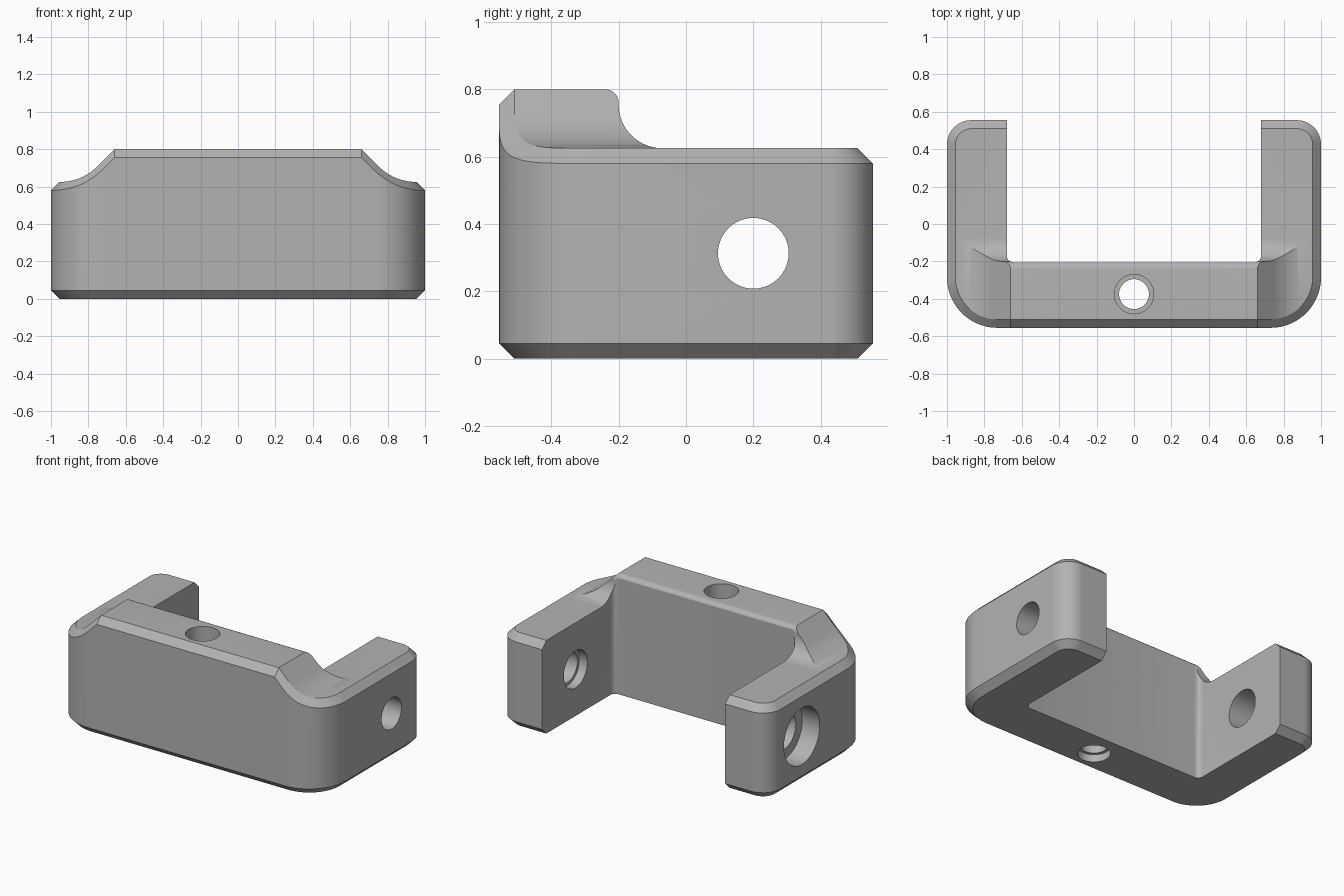
import bpy, bmesh
from math import sin, cos, pi, radians
from mathutils import Matrix

old = bpy.data.objects.get("Cube")
if old:
    bpy.data.objects.remove(old, do_unlink=True)

CHAMFER = 0.045
LOW, HIGH = 0.625, 0.8
WALL_Y = -0.2


def arc(cx, cy, r, a0, a1, n):
    """Points on an arc, angles in degrees."""
    steps = [radians(a0 + (a1 - a0) * i / n) for i in range(n + 1)]
    return [(cx + r * cos(a), cy + r * sin(a)) for a in steps]


def make_object(name, bm):
    bmesh.ops.recalc_face_normals(bm, faces=bm.faces)
    mesh = bpy.data.meshes.new(name)
    bm.to_mesh(mesh)
    bm.free()
    ob = bpy.data.objects.new(name, mesh)
    bpy.context.collection.objects.link(ob)
    return ob


def loft(name, rings):
    """Closed solid through rings that share one point count."""
    bm = bmesh.new()
    rows = [[bm.verts.new(p) for p in ring] for ring in rings]
    count = len(rows[0])
    for a, b in zip(rows, rows[1:]):
        for i in range(count):
            j = (i + 1) % count
            bm.faces.new((a[i], a[j], b[j], b[i]))
    bm.faces.new(rows[0][::-1])
    bm.faces.new(rows[-1])
    return make_object(name, bm)


def boolean(target, cutter, operation):
    mod = target.modifiers.new("cut", 'BOOLEAN')
    mod.operation, mod.solver, mod.object = operation, 'EXACT', cutter
    bpy.context.view_layer.objects.active = target
    bpy.ops.object.modifier_apply(modifier=mod.name)
    bpy.data.objects.remove(cutter, do_unlink=True)


def bore(target, radius, start, end, center, axis):
    """Round hole from start to end along x or z."""
    bm = bmesh.new()
    turn = Matrix.Rotation(pi / 2, 4, 'Y') if axis == 'x' else Matrix()
    mid = (start + end) / 2
    place = (mid, *center) if axis == 'x' else (*center, mid)
    bmesh.ops.create_cone(bm, cap_ends=True, segments=64, radius1=radius,
                          radius2=radius, depth=end - start,
                          matrix=Matrix.Translation(place) @ turn)
    boolean(target, make_object("bore_cutter", bm), 'DIFFERENCE')


# Shoulder profile across x, and step profile along y
ramp_r = 0.28
ramp = [(0.66, HIGH)] + arc(0.951, LOW + ramp_r, ramp_r, 225, 270, 14)
step_r = 0.13
step = (arc(WALL_Y - 0.04, HIGH - 0.04, 0.04, 90, 0, 8)
        + arc(WALL_Y + step_r, LOW + step_r, step_r, 180, 270, 16))


def shoulder_height(x):
    x = abs(x)
    if x <= ramp[0][0]:
        return HIGH
    for (x0, z0), (x1, z1) in zip(ramp, ramp[1:]):
        if x <= x1:
            return z0 + (z1 - z0) * (x - x0) / (x1 - x0)
    return LOW


def outline(inset):
    """Rounded plan with wide front corners and tight back corners."""
    half = [(x, -0.555 + inset) for x in (0.3, 0.62, 0.66, 0.695)]
    half += arc(0.73, -0.285, 0.27 - inset, -90, 0, 24)
    half += arc(0.87, 0.425, 0.13 - inset, 0, 90, 16)
    return half + [(-x, y) for x, y in reversed(half)]


def top_ring(inset):
    """Outline ring lying on the chamfer that follows the top."""
    edge = outline(CHAMFER)
    return [(x, y, (shoulder_height(ex) if ey < 0 else LOW) + inset - CHAMFER)
            for (x, y), (ex, ey) in zip(outline(inset), edge)]


def flat_ring(inset, z):
    return [(x, y, z) for x, y in outline(inset)]


# Bracket body with chamfered outer edges
bracket = loft("bracket_body", [
    flat_ring(CHAMFER, 0), flat_ring(0, CHAMFER), top_ring(0),
    top_ring(CHAMFER + 0.025), flat_ring(CHAMFER + 0.025, 1)])

# Sloped shoulders and the step behind the raised bar
top = [(1.2, LOW)] + ramp[::-1]
profile = [(1.2, -0.2)] + top + [(-x, z) for x, z in reversed(top)] + [(-1.2, -0.2)]
boolean(bracket, loft("shoulder_cutter", [[(x, y, z) for x, z in profile]
                                          for y in (-1, 1)]), 'INTERSECT')
profile = [(-1, -0.2), (-1, HIGH + 0.1), (WALL_Y - 0.04, HIGH + 0.1)] + step + [(1, LOW + 0.0), (1, -0.2)]
profile[1:3] = [(-1, HIGH + 0.0002)]
boolean(bracket, loft("step_cutter", [[(x, y, z) for y, z in profile]
                                      for x in (-1.3, 1.3)]), 'INTERSECT')

# Open slot between the arms
corner = arc(0.645, WALL_Y + 0.03, 0.035, -90, 0, 6) + [(0.68, 1)]
slot = corner + [(-x, y) for x, y in reversed(corner)]
boolean(bracket, loft("slot_cutter", [[(x, y, z) for x, y in slot]
                                      for z in (-0.5, 1.5)]), 'DIFFERENCE')

# Pivot holes: stepped from inside on the left, counterbored outside on the right
pivot = (0.2, 0.313)
bore(bracket, 0.105, 0.5, 1.2, pivot, 'x')
bore(bracket, 0.125, 0.5, 0.74, pivot, 'x')
bore(bracket, 0.122, -1.2, -0.5, pivot, 'x')
bore(bracket, 0.19, -1.2, -0.87, pivot, 'x')

# Vertical screw hole through the bar
screw = (0, -0.375)
bore(bracket, 0.08, -0.2, 1.2, screw, 'z')
bore(bracket, 0.105, 0.3, 1.2, screw, 'z')
bore(bracket, 0.1, -0.2, 0.05, screw, 'z')

# Plain grey finish
grey = bpy.data.materials.new("light_grey")
grey.use_nodes = True
colour = (0.45, 0.45, 0.45, 1)
grey.diffuse_color = colour
grey.node_tree.nodes["Principled BSDF"].inputs["Base Color"].default_value = colour
bracket.data.materials.clear()
bracket.data.materials.append(grey)

bpy.ops.object.select_all(action='DESELECT')
bracket.select_set(True)
bpy.context.view_layer.objects.active = bracket
bpy.ops.object.shade_smooth_by_angle(angle=radians(25))
